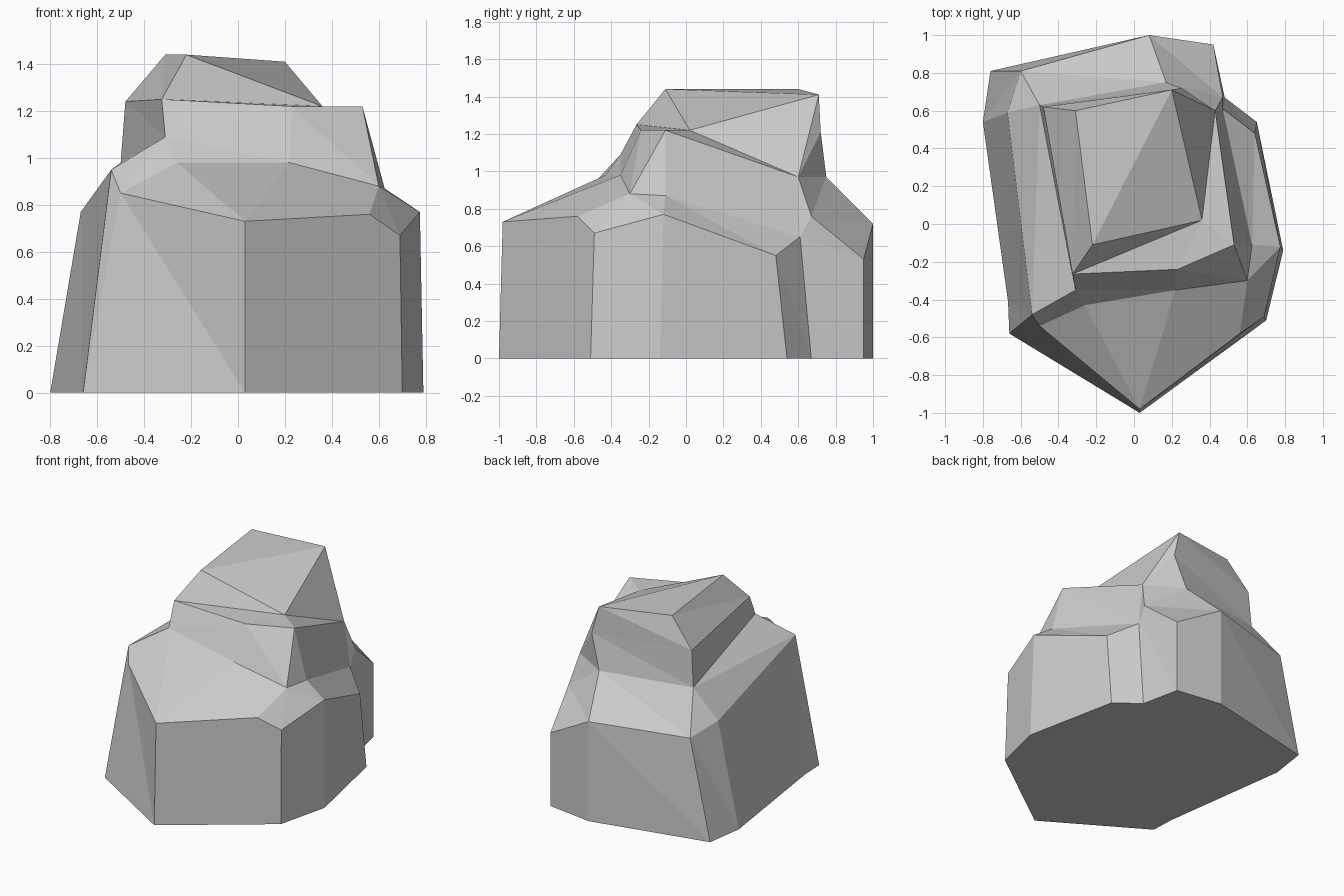
import bpy, bmesh

if "Cube" in bpy.data.objects:
    bpy.data.objects.remove(bpy.data.objects["Cube"])


def ring(points, counts):
    """Repeat corners so every ring has twelve stations for lofting."""
    return [p for p, n in zip(points, counts) for _ in range(n)]


# Ground outline, counter-clockwise from the front-left corner
outline = [(-.66, -.58), (.03, -1), (.56, -.61), (.70, -.51), (.79, -.14), (.65, .54),
           (.48, .67), (.42, .95), (.08, 1), (-.76, .81), (-.80, .54), (-.667, -.41)]
ground = [(x, y, 0) for x, y in outline]

# Shoulder of the broad lower block
shoulder = [(-.50, -.54, .85), (.03, -.98, .73), (.56, -.58, .76), (.69, -.49, .67),
            (.775, -.12, .77), (.64, .48, .55), (.47, .61, .65), (.42, .95, .53),
            (.08, 1, .72), (-.60, .81, .71), (-.67, .59, .77), (-.54, -.48, .95)]

# Foot of the upper block, where it rises from the sloping shoulder
left_notch = (-.31, -.35, 1.09)
foot = ring([(-.26, -.43, .98), (.22, -.35, .98), (.60, -.30, .88), (.625, -.11, .87),
             shoulder[6], (.47, .67, .76), (.17, .75, .97), (-.50, .63, .98), left_notch],
            [1, 1, 2, 1, 1, 2, 1, 2, 1])

# Ledge round the upper block
ledge = ring([left_notch, (.23, -.24, 1.22), (.53, -.11, 1.22), (.43, .60, .97),
              (.25, .72, 1.21), (-.48, .62, 1.24), (-.325, -.265, 1.25)],
             [1, 1, 3, 3, 1, 2, 1])

# Slanted crown
crown = ring([ledge[11], (.36, .02, 1.22), (.20, .71, 1.41), (-.31, .60, 1.44),
              (-.22, -.11, 1.44)], [1, 4, 4, 2, 1])

bm = bmesh.new()
corners = {}


def corner(p):
    if p not in corners:
        corners[p] = bm.verts.new(p)
    return corners[p]


def face(*pts):
    if len(set(pts)) == len(pts):
        bm.faces.new([corner(p) for p in pts])


# Stone walls between successive rings
levels = [ground, shoulder, foot, ledge, crown]
for low, high in zip(levels, levels[1:]):
    for i in range(12):
        j = (i + 1) % 12
        if low[i] == high[j]:  # rings meet here, so there is no wall
            continue
        face(low[i], low[j], high[i])
        face(low[j], high[j], high[i])

# Crown and underside
for i, j in ((0, 1), (1, 5), (5, 9)):
    face(crown[11], crown[i], crown[j])
face(*reversed(ground))

# Clean flat facets
bmesh.ops.recalc_face_normals(bm, faces=bm.faces[:])
bmesh.ops.dissolve_limit(bm, angle_limit=.03, verts=bm.verts[:], edges=bm.edges[:])
mesh = bpy.data.meshes.new("boulder")
bm.to_mesh(mesh)
bm.free()
boulder = bpy.data.objects.new("boulder", mesh)
bpy.context.collection.objects.link(boulder)
